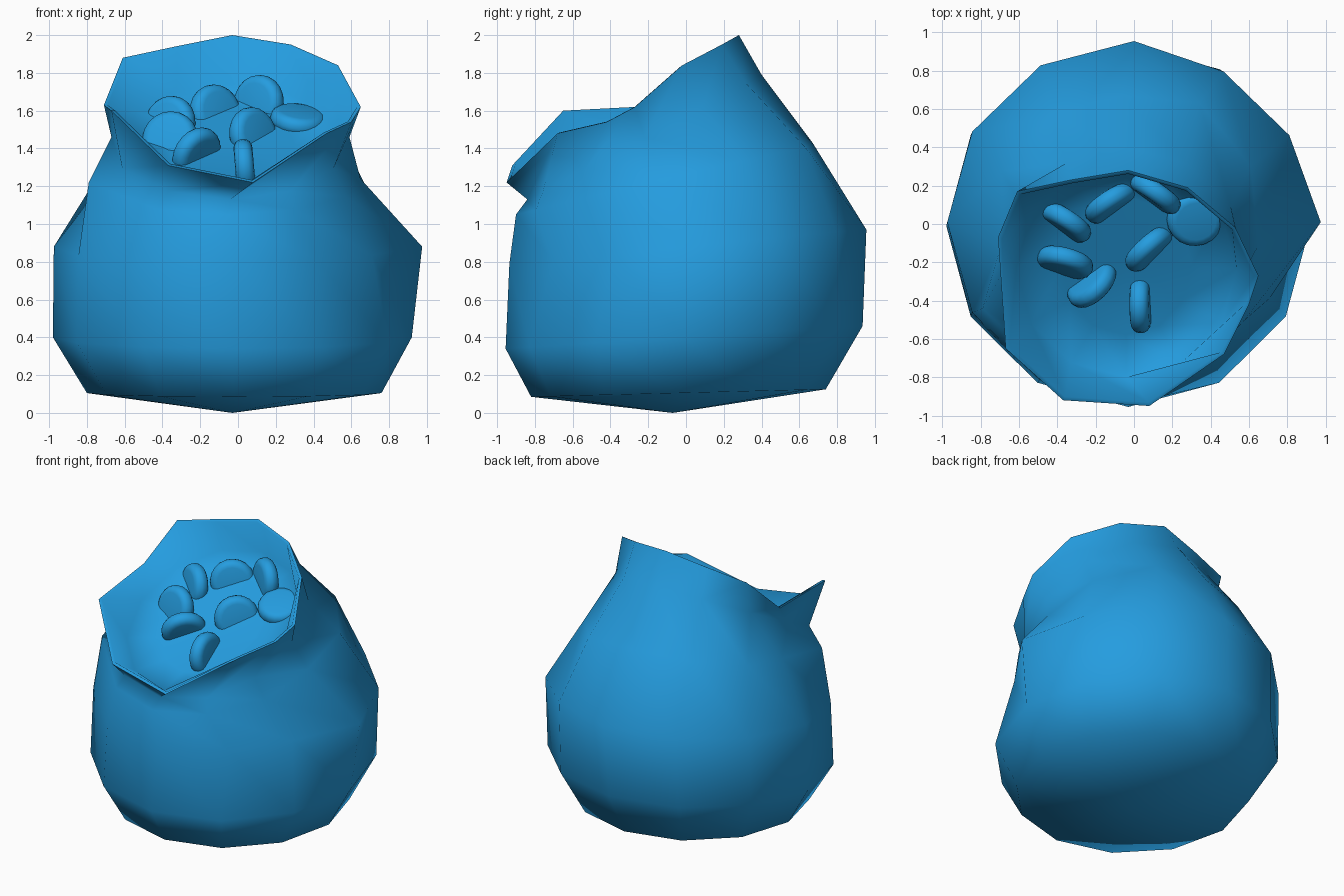
import bpy, bmesh
from math import sin, cos, pi, radians
from mathutils import Vector, Matrix

if "Cube" in bpy.data.objects:
    bpy.data.objects.remove(bpy.data.objects["Cube"])

blue = bpy.data.materials.new("sack_blue")
blue.use_nodes = True
color = (0.018, 0.335, 0.74, 1)
blue.diffuse_color = color
blue.node_tree.nodes["Principled BSDF"].inputs["Base Color"].default_value = color

SIDES = 12


def add_object(name, bm):
    mesh = bpy.data.meshes.new(name)
    bmesh.ops.recalc_face_normals(bm, faces=bm.faces)
    for face in bm.faces:
        face.smooth = True
    bm.to_mesh(mesh)
    bm.free()
    obj = bpy.data.objects.new(name, mesh)
    mesh.materials.append(blue)
    bpy.context.collection.objects.link(obj)
    return obj


def tilted_ring(cx, cy, cz, rx, ry, rise, folds={}):
    """Oval ring starting at the back, clockwise; rise lifts the back, folds scale single corners."""
    points = []
    for i in range(SIDES):
        a, k = 2 * pi * i / SIDES, folds.get(i, 1)
        points.append(Vector((cx + k * rx * sin(a), cy + k * ry * cos(a), cz + rise * cos(a))))
    return points


# Uneven mouth of the sack, clockwise from the back
rim = [Vector(p) for p in (
    (-0.03, 0.28, 2.0), (0.28, 0.19, 1.95), (0.53, -0.02, 1.84), (0.65, -0.27, 1.62),
    (0.60, -0.42, 1.54), (0.47, -0.68, 1.48), (0.08, -0.95, 1.22), (-0.37, -0.92, 1.31),
    (-0.67, -0.65, 1.60), (-0.71, -0.07, 1.63), (-0.61, 0.17, 1.88), (-0.33, 0.23, 1.94))]
mouth = Vector((-0.03, -0.33, 1.62))
lip = [p + (mouth - p) * 0.03 for p in rim]

# Shoulder with one fold pulled out on the right
shoulder = tilted_ring(-0.06, -0.115, 1.24, 0.73, 0.785, 0.19, {1: 1.1, 2: 1.06, 3: 0.97, 9: 0.87})
shoulder[8] = Vector((-0.79, -0.44, 1.22))

# Outer wall from base to neck, then over the lip and down to the filling
rings = [
    tilted_ring(-0.02, -0.04, 0.105, 0.78, 0.78, 0.02),
    tilted_ring(-0.03, -0.01, 0.40, 0.95, 0.945, 0.06),
    tilted_ring(0.0, 0.01, 0.88, 0.975, 0.945, 0.09, {1: 0.96, 2: 0.96, 4: 0.84, 5: 0.87}),
    shoulder,
    tilted_ring(-0.04, -0.22, 1.46, 0.63, 0.62, 0.33, {7: 1.04, 8: 1.05}),
    rim,
    lip,
    tilted_ring(-0.04, -0.235, 1.45, 0.575, 0.565, 0.29),
    tilted_ring(-0.04, -0.22, 1.42, 0.34, 0.36, 0.21),
]
bm = bmesh.new()
loops = [[bm.verts.new(p) for p in ring] for ring in rings]
for level, (lower, upper) in enumerate(zip(loops, loops[1:])):
    for i in range(SIDES):
        j = (i + 1) % SIDES
        a, b, c, d = lower[i], lower[j], upper[j], upper[i]
        # Matching diagonals keep the thin mouth walls from crossing
        if level == 4:
            bm.faces.new((a, b, d))
            bm.faces.new((b, c, d))
        elif level == 6:
            bm.faces.new((a, b, c))
            bm.faces.new((a, c, d))
        else:
            bm.faces.new((a, b, c, d))
for loop, tip in ((loops[0], (-0.03, -0.07, 0)), (loops[-1], (-0.04, -0.2, 1.44))):
    center = bm.verts.new(tip)
    for i in range(SIDES):
        bm.faces.new((loop[i], loop[(i + 1) % SIDES], center))
for i in range(SIDES):
    bm.edges.get((loops[5][i], loops[5][(i + 1) % SIDES])).smooth = False
add_object("sack", bm)


# Thick rounded coins, half buried in the filling
def coin(name, location, yaw, lean):
    bm = bmesh.new()
    bmesh.ops.create_cone(bm, cap_ends=True, segments=20, radius1=0.15,
                          radius2=0.15, depth=0.1)
    edges = [e for e in bm.edges if abs(e.verts[0].co.z - e.verts[1].co.z) < 0.001]
    bmesh.ops.bevel(bm, geom=edges, offset=0.046, segments=4, profile=0.5, affect='EDGES')
    turn = Matrix.Rotation(radians(yaw), 4, 'Z') @ Matrix.Rotation(radians(lean), 4, 'X')
    bm.transform(Matrix.Translation(location) @ turn)
    add_object(name, bm)


coins = [
    ((-0.36, 0.01, 1.53), -33, 80), ((-0.12, 0.11, 1.59), 33, 80),
    ((0.11, 0.16, 1.64), -35, 85), ((0.32, 0.03, 1.55), 20, 22),
    ((-0.36, -0.20, 1.45), -15, 75), ((-0.22, -0.31, 1.37), 45, 115),
    ((0.08, -0.13, 1.47), 42, 80), ((0.035, -0.42, 1.30), 90, 85),
]
for n, (location, yaw, lean) in enumerate(coins, 1):
    coin(f"coin_{n}", location, yaw, lean)
